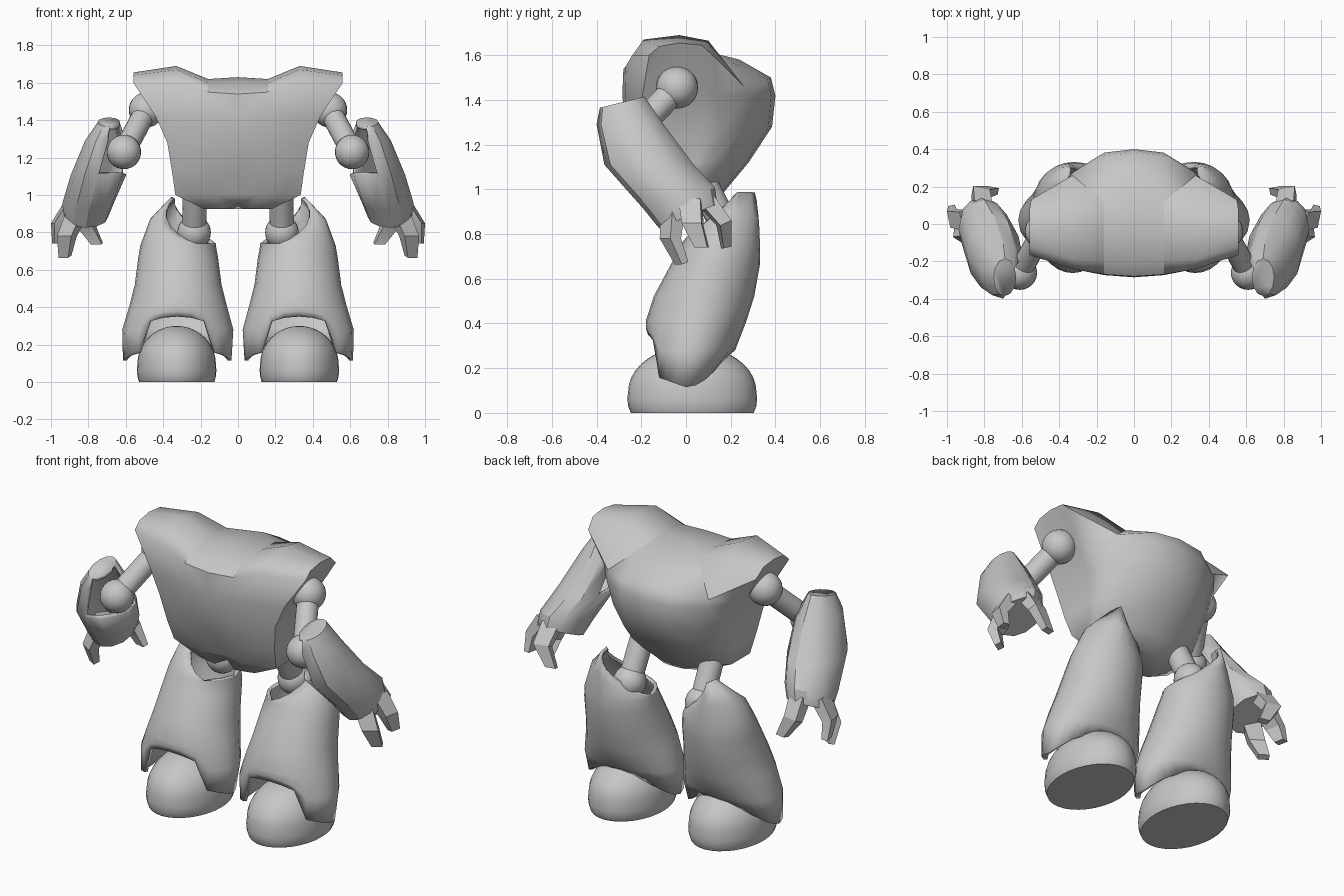
import bpy, bmesh, math
from mathutils import Vector

if "Cube" in bpy.data.objects:
    bpy.data.objects.remove(bpy.data.objects["Cube"])

grey = bpy.data.materials.new("light_grey")
grey.diffuse_color = (0.57, 0.57, 0.57, 1)
grey.use_nodes = True
grey.node_tree.nodes["Principled BSDF"].inputs["Base Color"].default_value = grey.diffuse_color


def finish(name, bm, mirror=True, thick=0, angle=38):
    """Turn a bmesh into a named, shaded object, mirrored across x if wanted."""
    bmesh.ops.recalc_face_normals(bm, faces=bm.faces)
    me = bpy.data.meshes.new(name)
    bm.to_mesh(me)
    bm.free()
    me.materials.append(grey)
    ob = bpy.data.objects.new(name, me)
    bpy.context.collection.objects.link(ob)
    bpy.context.view_layer.objects.active = ob
    ob.select_set(True)
    bpy.ops.object.shade_smooth_by_angle(angle=math.radians(angle), keep_sharp_edges=True)
    ob.select_set(False)
    if thick:
        m = ob.modifiers.new("thickness", 'SOLIDIFY')
        m.thickness, m.offset = thick, -1
    if mirror:
        m = ob.modifiers.new("mirror", 'MIRROR')
        m.use_clip = True
        m.merge_threshold = 0.0005
    return ob


def loft(rings, caps=(False, False), closed=True, keep=lambda row, col: True):
    """Skin a stack of equal-length rings."""
    bm = bmesh.new()
    vs = [[bm.verts.new(p) for p in r] for r in rings]
    n = len(vs[0])
    for i in range(len(vs) - 1):
        for j in range(n if closed else n - 1):
            if keep(i, j):
                k = (j + 1) % n
                bm.faces.new((vs[i][j], vs[i][k], vs[i + 1][k], vs[i + 1][j]))
    for flag, ring in zip(caps, (vs[0], vs[-1])):
        if flag:
            bm.faces.new(ring)
    bmesh.ops.delete(bm, geom=[v for v in bm.verts if not v.link_faces], context='VERTS')
    return bm


def ball(name, c, r):
    bm = bmesh.new()
    bmesh.ops.create_uvsphere(bm, u_segments=24, v_segments=14, radius=r)
    bmesh.ops.translate(bm, verts=bm.verts, vec=c)
    finish(name, bm)


def rod(name, a, b, r):
    a, b = Vector(a), Vector(b)
    q = (b - a).to_track_quat('Z', 'Y')
    rings = [[p + q @ Vector((r * math.cos(t), r * math.sin(t), 0))
              for t in (k * math.tau / 20 for k in range(20))] for p in (a, b)]
    finish(name, loft(rings, (True, True)))


# Torso: half rings from the hips up to the shoulder rim
def torso_row(z, w, yfc, yfe, ybe, ybc):
    T = (0, 0.36, 0.75, 1)
    front = [(w * t, yfc + (yfe - yfc) * t * t, z) for t in T]
    side = [(w, yfe + (ybe - yfe) * k / 4, z) for k in (1, 2, 3)]
    back = [(w * t, ybc + (ybe - ybc) * t ** 2.6, z) for t in reversed(T)]
    if z < 1.15:                       # shallow fold down the belly
        front[0] = (0, yfc + 0.03, z + (0.03 if z < 0.95 else 0))
    return front + side + back


rim_front = [(0, -.28, 1.54), (.16, -.27, 1.55), (.33, -.24, 1.60), (.56, -.165, 1.60)]
rim_side = [(.56, -.12, 1.64), (.56, -.03, 1.655), (.56, .07, 1.645)]
rim_back = [(.55, .13, 1.59), (.33, .26, 1.46), (.16, .365, 1.49), (0, .38, 1.50)]
rows = [torso_row(*r) for r in (
    (0.925, .18, -.13, -.10, .03, .12),
    (1.00, .335, -.17, -.12, .05, .18),
    (1.12, .352, -.23, -.16, .11, .28),
    (1.28, .378, -.27, -.195, .16, .385),
    (1.42, .44, -.285, -.195, .14, .40))]
bm = loft(rows + [rim_front + rim_side + rim_back], (True, False), closed=False)

# Torso top: strips from front rim to back rim, collar split from the pads
inner = [[(0, -.21, 1.60), (0, 0, 1.63), (0, .24, 1.58)],
         [(.16, -.20, 1.60), (.16, -.02, 1.62), (.16, .12, 1.61)],
         [(.33, -.19, 1.67), (.33, -.03, 1.69), (.33, .10, 1.665)], rim_side]
cols = [[f] + m + [b] for f, m, b in zip(rim_front, inner, reversed(rim_back))]
grid = [[bm.verts.new(p) for p in c] for c in cols]
for i in range(3):
    for j in range(4):
        a, b, c, d = grid[i][j], grid[i + 1][j], grid[i + 1][j + 1], grid[i][j + 1]
        if (i, j) == (1, 3):           # diagonal seam behind the pad
            bm.faces.new((a, b, c))
            bm.faces.new((a, c, d))
        else:
            bm.faces.new((a, b, c, d))
bmesh.ops.remove_doubles(bm, verts=bm.verts, dist=0.0005)
bm.verts.ensure_lookup_table()


# Creases: collar front, collar side, pad back edge and pad outer edge
def crease(points):
    vs = [min(bm.verts, key=lambda v: (v.co - Vector(p)).length) for p in points]
    for a, b in zip(vs, vs[1:]):
        e = bm.edges.get((a, b))
        if e:
            e.smooth = False


crease(rim_front[:2] + inner[1] + [rim_back[1], rim_back[0]])
crease([rim_front[3]] + rim_side + [rim_back[0]])
crease([rim_front[3]] + [r[3] for r in reversed(rows)])
finish("torso", bm, angle=75)

# Shoulders, upper arms, elbows
shoulder, elbow = (.49, -.04, 1.455), (.61, -.26, 1.23)
ball("shoulder_ball", shoulder, .094)
rod("upper_arm", shoulder, elbow, .06)
ball("elbow_ball", elbow, .092)

# Hips and knee balls
ball("knee_ball", (.235, .19, .80), .09)
rod("hip_rod", (.23, .08, 1.02), (.235, .19, .80), .065)


def ellipse(n, cx, cy, rx, ry, z):
    """Ring whose height follows a function of angle and y."""
    out = []
    for k in range(n):
        a = k * math.tau / n
        x, y = cx + rx * math.cos(a), cy + ry * math.sin(a)
        out.append((x, y, z(a, y)))
    return out


def level(h):
    return lambda a, y: h


# Leg shells: stepped hem over the foot, hood rising at the outer back
def hem(a, y):
    s = math.sin(a)
    if s < -.8:
        return .16 + .19 * abs(s)
    return .115 + (.06 * abs(s) if s < 0 else .13 * s ** 2)


leg = [ellipse(24, .325, .0, .29, .17, hem),
       ellipse(24, .322, .02, .297, .2, lambda a, y: max(.28, hem(a, y) + .03)),
       ellipse(24, .32, .045, .26, .225, level(.41)),
       ellipse(24, .32, .08, .232, .225, level(.52)),
       ellipse(24, .32, .13, .214, .20, level(.66)),
       ellipse(24, .32, .15, .202, .182, level(.73))]
hood_mid, hood_top = [], []
for k, (x, y, z) in enumerate(leg[-1]):
    lift = min(.92, max(0, .5 + .6 * math.cos(k * math.tau / 24 - math.radians(28))))
    ty = max(.24, y - .02)
    for ring, fxy, fz in ((hood_mid, .32, .55), (hood_top, 1, 1)):
        f = lift * fxy
        ring.append((x + (.345 - x) * f, y + (ty - y) * f, z + .01 * fz + .27 * lift * fz))
finish("leg_shell", loft(leg + [hood_mid, hood_top]), thick=.02, angle=45)

# Feet: flattened domes cut off at the ground
bm = bmesh.new()
bmesh.ops.create_uvsphere(bm, u_segments=32, v_segments=20, radius=1)
for v in bm.verts:
    v.co = (.328 + .21 * v.co.x, .028 + .287 * v.co.y, .095 + .205 * v.co.z)
cut = bmesh.ops.bisect_plane(bm, geom=bm.verts[:] + bm.edges[:] + bm.faces[:],
                             plane_co=(0, 0, 0), plane_no=(0, 0, -1), clear_outer=True)
bmesh.ops.contextual_create(bm, geom=[e for e in cut["geom_cut"] if isinstance(e, bmesh.types.BMEdge)])
for v in bm.verts:                     # fuller walls near the ground
    if v.co.z < .09:
        s = 1 + .08 * (1 - v.co.z / .09)
        v.co.x, v.co.y = .328 + (v.co.x - .328) * s, .028 + (v.co.y - .028) * s
finish("foot", bm)

# Forearm shells: closed top, open toward the inner front for the elbow
arm = [ellipse(12, .815, .01, .12, .13, lambda a, y: .88 + .42 * (y - .01)),
       ellipse(12, .80, -.03, .138, .16, lambda a, y: .96 + .3 * (y + .03)),
       ellipse(12, .745, -.165, .148, .2, level(1.11)),
       ellipse(12, .70, -.25, .118, .15, level(1.29)),
       ellipse(12, .69, -.285, .06, .10, lambda a, y: 1.39 + .25 * (y + .285))]


def shell_side(row, col):
    return row != 2 and row != 3 or col not in (5, 6, 7, 8)


finish("forearm_shell", loft(arm, (True, True), keep=shell_side), thick=.02, angle=32)


# Fingers: bent tapered bars
def finger(name, path, wide):
    wide = Vector(wide).normalized()
    rings = []
    for i, p in enumerate(path):
        p = Vector(p)
        along = Vector(path[min(i + 1, 2)]) - Vector(path[max(i - 1, 0)])
        across = along.cross(wide).normalized()
        w, t = (.05, .045, .03)[i], (.034, .028, .018)[i]
        rings.append([p + wide * w * a + across * t * b
                      for a, b in ((1, 1), (-1, 1), (-1, -1), (1, -1))])
    finish(name, loft(rings, (True, True)), angle=25)


finger("front_finger", [(.86, -.06, .90), (.915, -.07, .78), (.925, -.02, .67)], (.8, .5, 0))
finger("outer_finger", [(.895, .02, .94), (.965, .03, .84), (.97, .07, .74)], (.2, 1, 0))
finger("inner_finger", [(.81, .09, .95), (.82, .17, .85), (.755, .18, .74)], (1, .2, 0))
